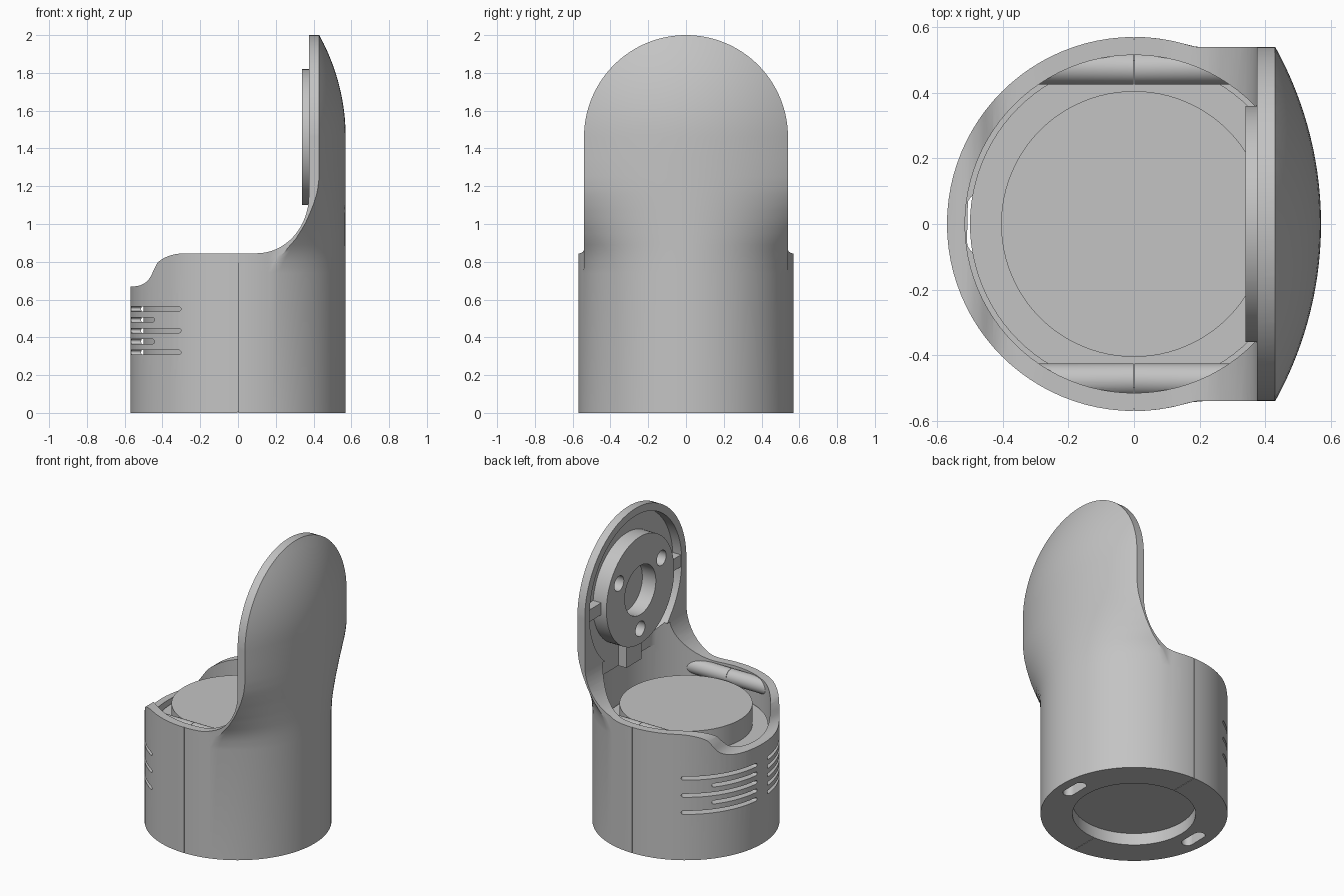
import bpy, bmesh, math
from math import sin, cos, pi, radians, sqrt

if "Cube" in bpy.data.objects:
    bpy.data.objects.remove(bpy.data.objects["Cube"], do_unlink=True)

GREY = (0.55, 0.55, 0.55, 1)
grey = bpy.data.materials.new("plain grey")
grey.use_nodes = True
grey.diffuse_color = GREY
grey.node_tree.nodes["Principled BSDF"].inputs["Base Color"].default_value = GREY


def loft(name, rows):
    """Skin closed rings of points and cap both ends."""
    bm = bmesh.new()
    rings = [[bm.verts.new(p) for p in row] for row in rows]
    n = len(rings[0])
    for a, b in zip(rings, rings[1:]):
        for i in range(n):
            j = (i + 1) % n
            bm.faces.new((a[i], a[j], b[j], b[i]))
    bm.faces.new(rings[0][::-1])
    bm.faces.new(rings[-1])
    bmesh.ops.recalc_face_normals(bm, faces=bm.faces)
    mesh = bpy.data.meshes.new(name)
    bm.to_mesh(mesh)
    bm.free()
    mesh.materials.append(grey)
    obj = bpy.data.objects.new(name, mesh)
    bpy.context.collection.objects.link(obj)
    return obj


def prism(name, pts, axis, lo, hi):
    """Extrude a 2D outline along x, y or z."""
    put = {"x": lambda a, b, h: (h, a, b),
           "y": lambda a, b, h: (a, h, b),
           "z": lambda a, b, h: (a, b, h)}[axis]
    return loft(name, [[put(a, b, h) for a, b in pts] for h in (lo, hi)])


def disc(r, a=0, b=0, n=96):
    return [(a + r * cos(2 * pi * i / n), b + r * sin(2 * pi * i / n)) for i in range(n)]


def rect(a0, a1, b0, b1):
    return [(a0, b0), (a1, b0), (a1, b1), (a0, b1)]


def combine(obj, tool, op="DIFFERENCE"):
    """Apply a boolean and throw the tool away."""
    m = obj.modifiers.new("bool", "BOOLEAN")
    m.operation, m.solver, m.object = op, "EXACT", tool
    bpy.context.view_layer.objects.active = obj
    bpy.ops.object.modifier_apply(modifier=m.name)
    bpy.data.objects.remove(tool, do_unlink=True)


R, HALF, MID = 0.57, 0.54, 1.46     # cup radius, tower half width, dome centre height
ROUND_X = sqrt(R * R - HALF * HALF)  # where the round cup is as wide as the tower
FLANK = [(0.74, ROUND_X), (0.82, 0.22), (0.875, 0.265), (0.92, 0.305), (1.0, 0.355),
         (1.09, 0.395), (1.17, 0.42), (1.25, 0.43)]


def corner_x(z):
    """Where the flat flank ends and the outer arc begins."""
    for (z0, x0), (z1, x1) in zip(FLANK, FLANK[1:]):
        if z < z1:
            return x0 + (x1 - x0) * max(0, (z - z0) / (z1 - z0))
    return FLANK[-1][1]


def section(z):
    """Round cup section whose outer arc flattens into the domed tower."""
    sag = R - corner_x(z)
    rad = (sag * sag + HALF * HALF) / (2 * sag)
    up = max(0, z - MID)
    half = []
    spread = math.asin(HALF / R)
    for i in range(19):             # outer arc
        y = R * sin(spread * i / 18)
        half.append((R - rad + sqrt(rad * rad - y * y - up * up), y))
    xc = half[-1][0]
    for i in range(11, -1, -1):     # flank
        x = xc * i / 12
        half.append((x, max(HALF, sqrt(R * R - x * x))))
    for i in range(1, 25):          # round front of the cup
        a = pi / 2 * (1 + i / 24)
        half.append((R * cos(a), max(0, R * sin(a))))
    mirrored = [(x, -y) for x, y in half[-2:0:-1]]
    return [(x, y, z) for x, y in half + mirrored]


# Body: cup and tower in one shell
levels = [0, 0.74] + [0.74 + 0.03 * i for i in range(1, 18)]
levels += [1.35, MID] + [MID + 0.59 * i / 12 for i in range(1, 13)]
body = loft("body", [section(z) for z in levels])

# Side outline: low lip, flat rim, fillet up to the tower
side = [(-0.7, -0.1), (0.7, -0.1), (0.7, 2.2), (0.375, 2.2)]
for i in range(16, -1, -1):
    a = pi / 2 * i / 16
    side.append((0.1 + 0.275 * sin(a), 1.15 - 0.305 * cos(a)))
for i in range(9):
    a = radians(65) * i / 8
    side.append((-0.28 - 0.165 * sin(a), 0.75 + 0.095 * cos(a)))
for i in range(8, -1, -1):
    a = radians(65) * i / 8
    side.append((-0.55 + 0.1 * sin(a), 0.77 - 0.1 * cos(a)))
side.append((-0.7, 0.67))
combine(body, prism("cutter", side, "y", -0.8, 0.8), "INTERSECT")

# Rounded top of the tower
arch = [(-0.7, -0.1), (0.7, -0.1), (0.7, 1.2), (HALF + 0.001, MID)]
arch += [(HALF * cos(pi * i / 64), MID + HALF * sin(pi * i / 64)) for i in range(1, 64)]
arch += [(-HALF - 0.001, MID), (-0.7, 1.2)]
combine(body, prism("cutter", arch, "x", -0.8, 0.8), "INTERSECT")

# Cavity, its opening into the tower, round floor opening and two floor slots
combine(body, prism("cutter", disc(0.515), "z", 0.08, 0.96))
opening = [(min(x, 0.44), y) for x, y in disc(0.515)]
combine(body, prism("cutter", opening, "z", 0.9, 1.1))
combine(body, prism("cutter", disc(0.375), "z", -0.1, 0.2))
for s in (-1, 1):
    slot = [(s * 0.472 + 0.037 * cos(a), 0.055 * (1 if a < pi else -1) + 0.037 * sin(a))
            for a in [pi * i / 8 for i in range(9)] + [pi * (1.001 + i / 8) for i in range(9)]]
    combine(body, prism("cutter", slot, "z", -0.1, 0.12))

# Round recess in the inner face of the tower
combine(body, prism("cutter", disc(0.49, 0, MID), "x", 0.2, 0.44))

# Curved vents with rounded ends, mirrored about the lip
for z, end in ((0.55, 58), (0.435, 58), (0.32, 58), (0.492, 39), (0.378, 39)):
    for s in (-1, 1):
        rows = []
        for i in range(33):
            k = (1 - cos(pi * i / 32)) / 2
            deg = 5.5 + (end - 5.5) * k
            edge = min(1, min(deg - 5.5, end - deg) / 1.3)
            h = 0.012 * max(0.15, sqrt(max(0, 1 - (1 - edge) ** 2)))
            a = radians(deg)
            rows.append([(-r * cos(a), s * r * sin(a), z + dz)
                         for r, dz in ((0.48, -h), (0.62, -h), (0.62, h), (0.48, h))])
        combine(body, loft("cutter", rows))

# Hairline seam on both flanks and under the floor
for s in (-1, 1):
    y0, y1 = sorted((s * 0.562, s * 0.65))
    combine(body, prism("cutter", rect(-0.0015, 0.0015, y0, y1), "z", -0.1, 0.95))
    y0, y1 = sorted((s * 0.36, s * 0.65))
    combine(body, prism("cutter", rect(-0.0015, 0.0015, y0, y1), "z", -0.1, 0.008))

# Stepped insert standing in the cup
insert_base = prism("insert_base", disc(0.5), "z", 0.08, 0.65)
insert_top = prism("insert_top", disc(0.405), "z", 0.64, 0.79)
parts = [body, insert_base, insert_top]

# Rounded bars inside the rim, each split at the seam
for name, s in (("front", -1), ("back", 1)):
    for end, d in (("right", -1), ("left", 1)):
        x0, x1 = sorted((d * 0.001, d * 0.4))
        bar = prism(f"{name}_{end}_bar", disc(0.05, s * 0.475, 0.79, 32), "x", x0, x1)
        combine(bar, prism("cutter", disc(0.535), "z", 0.5, 1), "INTERSECT")
        parts.append(bar)

# Mounting ring on the tower with a centre bore and three screw holes
ring = prism("mounting_ring", disc(0.36, 0, MID), "x", 0.34, 0.445)
combine(ring, prism("cutter", disc(0.165, 0, MID, 64), "x", 0.2, 0.6))
for k in range(3):
    a = -pi / 2 + 2 * pi * k / 3
    hole = disc(0.05, 0.26 * cos(a), MID + 0.26 * sin(a), 32)
    combine(ring, prism("cutter", hole, "x", 0.2, 0.6))
parts.append(ring)

# Tabs that tie the ring to the recess wall
for name, y0, y1, z0, z1 in (("left_tab", 0.35, 0.495, 1.42, 1.5),
                             ("right_tab", -0.495, -0.35, 1.42, 1.5),
                             ("bottom_tab", -0.07, 0.09, 0.96, 1.12)):
    parts.append(prism(name, rect(y0, y1, z0, z1), "x", 0.38, 0.445))

bpy.ops.object.select_all(action="DESELECT")
for p in parts:
    p.select_set(True)
bpy.context.view_layer.objects.active = body
bpy.ops.object.shade_smooth_by_angle(angle=radians(30))
